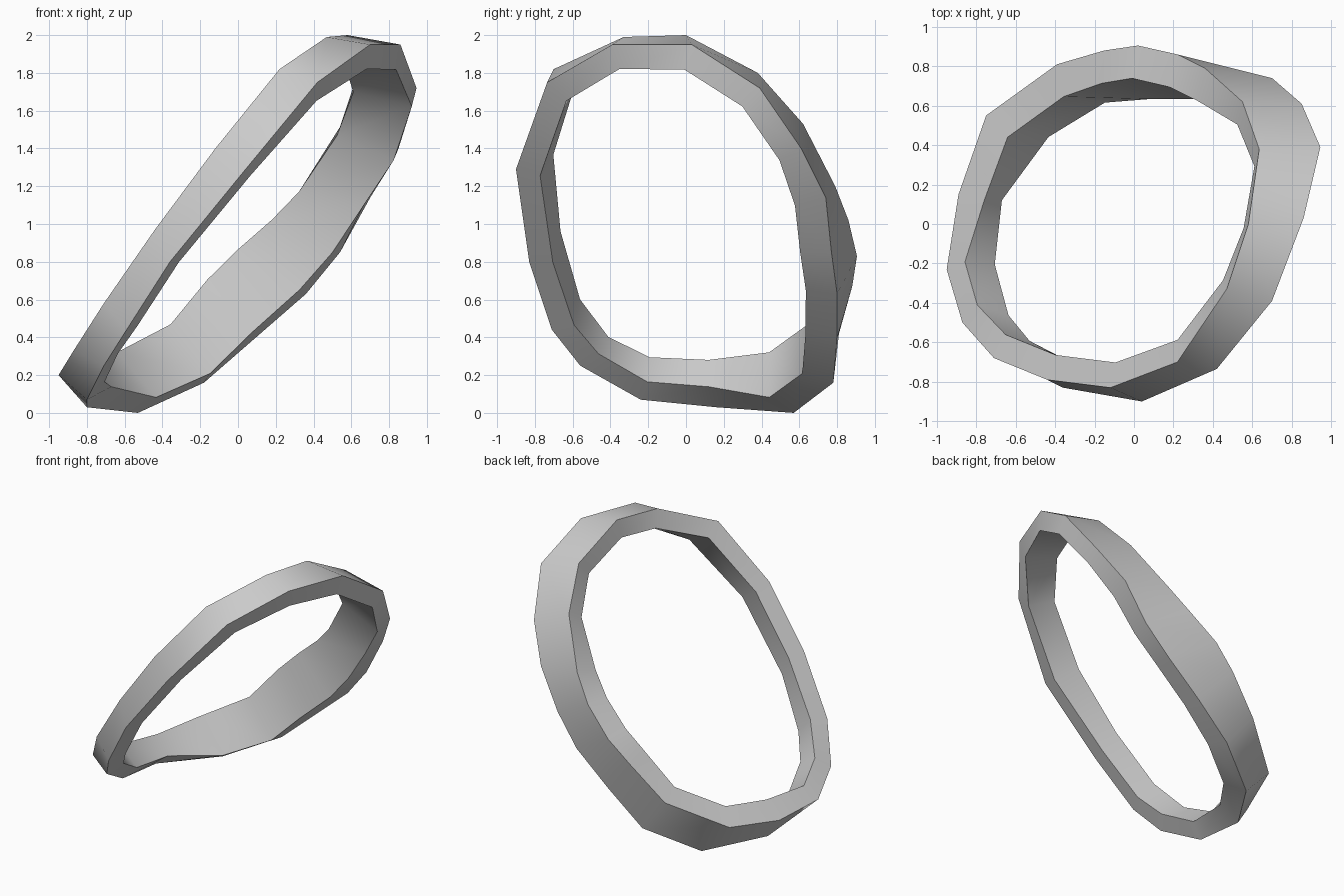
import bpy

if "Cube" in bpy.data.objects:
    bpy.data.objects.remove(bpy.data.objects["Cube"])

# Outer edge of the tilted band on its lower/front side
front_edge = [(.04, -.90, 1.29), (.42, -.735, 1.75), (.70, -.39, 1.95), (.86, .03, 1.95),
              (.945, .39, 1.72), (.85, .61, 1.40), (.70, .74, 1.14), (.54, .77, .85),
              (.36, .80, .63), (.09, .80, .395), (-.18, .78, .16), (-.53, .57, 0),
              (-.80, .16, .03), (-.80, -.24, .07), (-.71, -.56, .25), (-.59, -.71, .44),
              (-.36, -.83, .80)]
# Matching outer edge on the upper/back side
back_edge = [(-.12, -.83, 1.40), (.22, -.70, 1.82), (.47, -.33, 1.99), (.58, 0, 2.0),
             (.635, .38, 1.80), (.55, .62, 1.53), (.36, .79, 1.20), (.22, .86, 1.02),
             (.02, .905, .83), (-.15, .88, .67), (-.39, .81, .42), (-.75, .55, .23),
             (-.89, .15, .17), (-.95, -.23, .20), (-.87, -.50, .33), (-.71, -.68, .58),
             (-.44, -.79, .97)]

# Outer skin of the ring
n = len(front_edge)
faces = [(i, (i + 1) % n, n + (i + 1) % n, n + i) for i in range(n)]
mesh = bpy.data.meshes.new("ring_band")
mesh.from_pydata(front_edge + back_edge, [], faces)
ring = bpy.data.objects.new("ring_band", mesh)
bpy.context.collection.objects.link(ring)

# Wall thickness, heavier around the low rear bulge
heavy = ring.vertex_groups.new(name="wall_thickness")
for i in range(2 * n):
    rear = 6 <= i % n <= 12
    heavy.add([i], 1.0 if rear else 0.78, 'REPLACE')
wall = ring.modifiers.new("wall", 'SOLIDIFY')
wall.thickness = 0.17
wall.offset = -1
wall.use_even_offset = True
wall.vertex_group = heavy.name

# Soft band with crisp rims
bpy.context.view_layer.objects.active = ring
ring.select_set(True)
bpy.ops.object.modifier_apply(modifier=wall.name)
bpy.ops.object.shade_smooth_by_angle(angle=0.85)
